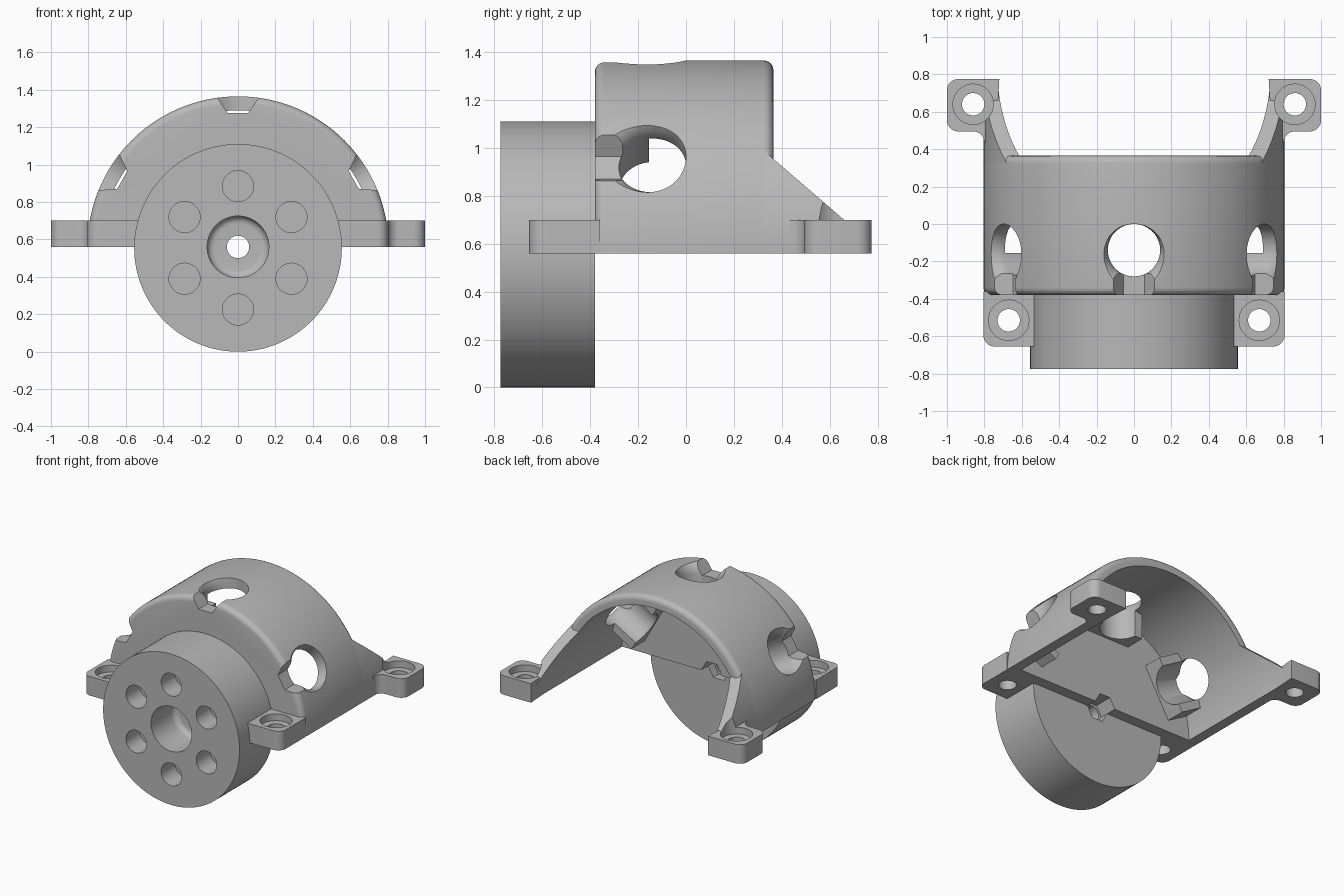
import bpy, bmesh
from math import sin, cos, pi, radians
from mathutils import Matrix, Vector

if "Cube" in bpy.data.objects:
    bpy.data.objects.remove(bpy.data.objects["Cube"], do_unlink=True)

grey = bpy.data.materials.new("plain grey")
grey.use_nodes = True
grey.diffuse_color = (0.48, 0.48, 0.48, 1)
grey.node_tree.nodes["Principled BSDF"].inputs["Base Color"].default_value = grey.diffuse_color

AXIS_Z = 0.56           # height of the arch axis and of the mounting plane
OUTER, INNER = 0.805, 0.73
FRONT, BACK = -0.38, 0.365


def loft(name, rings, matrix=None):
    """Closed solid through rings that share a point count."""
    bm = bmesh.new()
    rows = [[bm.verts.new(p) for p in ring] for ring in rings]
    n = len(rows[0])
    for a, b in zip(rows, rows[1:]):
        for i in range(n):
            bm.faces.new((a[i], a[(i + 1) % n], b[(i + 1) % n], b[i]))
    bm.faces.new(rows[0][::-1])
    bm.faces.new(rows[-1])
    if matrix:
        bm.transform(matrix)
    bmesh.ops.recalc_face_normals(bm, faces=bm.faces)
    mesh = bpy.data.meshes.new(name)
    bm.to_mesh(mesh)
    bm.free()
    mesh.materials.append(grey)
    obj = bpy.data.objects.new(name, mesh)
    bpy.context.collection.objects.link(obj)
    return obj


def combine(obj, tools, operation="DIFFERENCE"):
    """Apply booleans in turn and remove the tools."""
    for tool in tools:
        mod = obj.modifiers.new("bool", "BOOLEAN")
        mod.object, mod.operation, mod.solver = tool, operation, "EXACT"
        graph = bpy.context.evaluated_depsgraph_get()
        mesh = bpy.data.meshes.new_from_object(obj.evaluated_get(graph))
        obj.modifiers.clear()
        obj.data = mesh
        bpy.data.objects.remove(tool, do_unlink=True)


def turned(name, profile, x=0, z=AXIS_Z, n=64):
    """Solid of (y, radius) stations round an axis along y."""
    return loft(name, [[(x + r * cos(2 * pi * i / n), y, z + r * sin(2 * pi * i / n))
                        for i in range(n)] for y, r in profile])


def half_round(name, profile, n=72):
    return loft(name, [[(r * cos(pi * i / n), y, AXIS_Z + r * sin(pi * i / n))
                        for i in range(n + 1)] for y, r in profile])


def arc(cx, cy, r, a0, a1, n=8):
    return [(cx + r * cos(radians(a0 + (a1 - a0) * i / n)),
             cy + r * sin(radians(a0 + (a1 - a0) * i / n))) for i in range(n + 1)]


def cavity():
    return turned("cavity", [(-0.30, INNER), (1.2, INNER)], n=144)


def screw_bore(x, y, n=40):
    """Through hole with a counterbore, along z."""
    stations = [(0.5, 0.06), (0.65, 0.06), (0.65, 0.108), (1.0, 0.108)]
    return loft("bore", [[(x + r * cos(2 * pi * i / n), y + r * sin(2 * pi * i / n), z)
                          for i in range(n)] for z, r in stations])


def centre_cutters():
    """Nut pocket and axle hole."""
    return [turned("nut", [(-0.44, 0.085), (-0.2, 0.085)], n=6),
            turned("axle", [(-0.9, 0.06), (-0.1, 0.06)], n=32)]


# Arched housing with rounded front and back rims
rim = 0.04
profile = arc(FRONT + rim, OUTER - rim, rim, 180, 90, 6) + arc(BACK - rim, OUTER - rim, rim, 90, 0, 6)
housing = half_round("arched_housing", profile)
combine(housing, [cavity()])

# Three access ports: inner collar, flared hole and notch through the front wall
ports = [Matrix.Translation((0, 0, AXIS_Z)) @ Matrix.Rotation(radians(a), 4, "Y") for a in (-60, 0, 60)]
collars, holes = [], []
for place in ports:
    collars.append(loft("collar", [[(-w, y, r), (w, y, r), (w, y, 0.75), (-w, y, 0.75)]
                                   for y, w, r in ((-0.36, 0.2, 0.52), (-0.155, 0.2, 0.52))], place))
    flare = [(0.3, -0.14, 0.14), (0.73, -0.14, 0.14), (0.765, -0.147, 0.147),
             (0.79, -0.162, 0.162), (0.83, -0.2, 0.2)]
    holes.append(loft("port", [[(R * cos(2 * pi * i / 48), y + R * sin(2 * pi * i / 48), r)
                                for i in range(48)] for r, y, R in flare], place))
    holes.append(loft("notch", [[(-0.055, y, 0.715), (0.055, y, 0.715), (0.085, y, 0.76),
                                 (0.14, y, 0.84), (-0.14, y, 0.84), (-0.085, y, 0.76)]
                                for y in (-0.5, -0.16)], place))
combine(housing, collars, "UNION")
combine(housing, holes + centre_cutters())

# Drum with a rounded centre bore and a ring of blind holes
drum = turned("front_drum", [(-0.775, 0.555), (FRONT, 0.555)], z=0.555, n=128)
bore = [(-0.9, 0.165)] + [(y, r) for y, r in arc(-0.54, 0.125, 0.04, 90, 0, 6)]
cutters = [turned("bore", bore)] + centre_cutters()
for k in range(6):
    a = pi / 2 + k * pi / 3
    cutters.append(turned("blind", [(-0.9, 0.083), (-0.615, 0.083)],
                          0.33 * cos(a), 0.555 + 0.33 * sin(a), 40))
combine(drum, cutters)

# Sloping rear arms and the four screw feet
side_shape = [(0.325, 0.5), (0.325, 0.99), (0.37, 0.95), (0.66, 0.70), (0.765, 0.61), (0.765, 0.5)]
rear_outline = ([(0.72, 0.775)] + arc(0.94, 0.715, 0.06, 90, 0) + arc(0.94, 0.555, 0.06, 0, -90)
                + arc(0.86, 0.435, 0.06, 90, 180) + [(0.74, 0.435)])
front_outline = ([(0.535, -0.36), (0.535, -0.655)] + arc(0.745, -0.595, 0.06, -90, 0)
                 + [(0.805, -0.36)])
arms = half_round("rear_arms", [(0.3, OUTER), (0.9, OUTER)])
combine(arms, [loft("slope", [[(x, y, z) for y, z in side_shape] for x in (-1, 1)])], "INTERSECT")
combine(arms, [cavity()])
parts = [housing, drum, arms]
for s, side in ((1, "left"), (-1, "right")):
    for end, outline, hole in (("rear", rear_outline, (0.86, 0.64)),
                               ("front", front_outline, (0.67, -0.515))):
        foot = loft(f"{end}_foot_{side}", [[(s * x, y, z) for x, y in outline] for z in (AXIS_Z, 0.70)])
        combine(foot, [screw_bore(s * hole[0], hole[1])])
        parts.append(foot)
    combine(arms, [screw_bore(s * 0.86, 0.64)])

# Smooth curved faces, keep edges crisp
bpy.ops.object.select_all(action="DESELECT")
for obj in parts:
    obj.select_set(True)
bpy.context.view_layer.objects.active = housing
bpy.ops.object.shade_smooth_by_angle(angle=radians(30))
